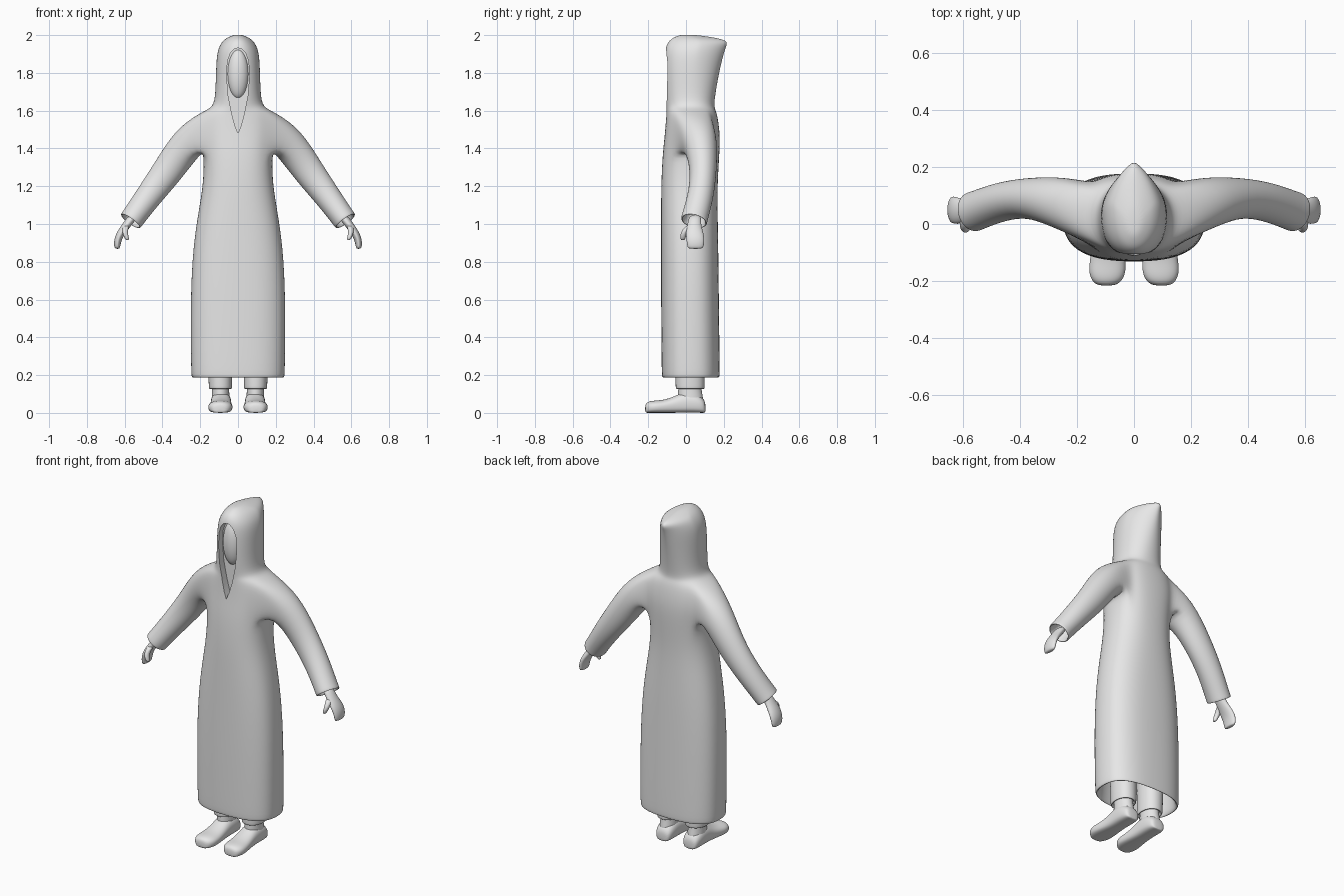
import bpy, bmesh, math
from mathutils import Vector

if "Cube" in bpy.data.objects:
    bpy.data.objects.remove(bpy.data.objects["Cube"])

grey = bpy.data.materials.new("plain grey")
grey.use_nodes = True
grey.diffuse_color = (0.8, 0.8, 0.8, 1)
grey.node_tree.nodes["Principled BSDF"].inputs["Base Color"].default_value = (0.8, 0.8, 0.8, 1)


def ring(centre, u, v, n=16, p=2.0, q=None):
    """Rounded cross-section; p shapes the -v half and q the +v half."""
    points = []
    for i in range(n):
        a = 2 * math.pi * i / n
        c, s = math.cos(a), math.sin(a)
        e = 2 / (q if q and s > 0 else p)
        points.append(Vector(centre) + Vector(u) * math.copysign(abs(c) ** e, c)
                      + Vector(v) * math.copysign(abs(s) ** e, s))
    return points


def skin(bm, loops, skip=lambda row, col: False):
    n = len(loops[0])
    for row in range(len(loops) - 1):
        for i in range(n):
            if not skip(row, i):
                j = (i + 1) % n
                bm.faces.new((loops[row][i], loops[row][j], loops[row + 1][j], loops[row + 1][i]))


def add_loops(bm, rings):
    return [[bm.verts.new(p) for p in r] for r in rings]


def finish(bm, name, levels=2):
    bmesh.ops.recalc_face_normals(bm, faces=bm.faces)
    mesh = bpy.data.meshes.new(name)
    bm.to_mesh(mesh)
    bm.free()
    obj = bpy.data.objects.new(name, mesh)
    bpy.context.collection.objects.link(obj)
    mesh.materials.append(grey)
    if levels:
        mod = obj.modifiers.new("smooth form", "SUBSURF")
        mod.levels = mod.render_levels = levels
    return obj


def apply_and_shade(obj):
    bpy.ops.object.select_all(action="DESELECT")
    obj.select_set(True)
    bpy.context.view_layer.objects.active = obj
    for mod in list(obj.modifiers):
        bpy.ops.object.modifier_apply(modifier=mod.name)
    bpy.ops.object.shade_smooth_by_angle(angle=math.radians(40))


def loft(name, rings):
    bm = bmesh.new()
    loops = add_loops(bm, rings)
    skin(bm, loops)
    bm.faces.new(loops[0])
    bm.faces.new(loops[-1])
    apply_and_shade(finish(bm, name))


# Robe: (height, half width, front y, back y, front power, back power)
N = 24
sections = [
    (0.80, 0.20, -0.09, 0.14, 2.5, 2.5),
    (0.25, 0.22, -0.105, 0.155, 2.6, 2.6),
    (0.19, 0.23, -0.115, 0.165, 2.6, 2.6),
    (0.185, 0.247, -0.128, 0.178, 2.6, 2.6),
    (0.21, 0.25, -0.13, 0.18, 2.6, 2.6),
    (0.60, 0.254, -0.133, 0.175, 2.6, 2.6),
    (0.88, 0.24, -0.133, 0.172, 2.5, 2.5),
    (1.08, 0.208, -0.133, 0.168, 2.4, 2.4),
    (1.22, 0.184, -0.132, 0.168, 2.4, 2.4),
    (1.37, 0.182, -0.125, 0.178, 2.5, 2.5),
    (1.48, 0.20, -0.112, 0.182, 2.5, 2.5),
    (1.59, 0.20, -0.105, 0.165, 2.3, 2.3),
    (1.615, 0.14, -0.106, 0.15, 2.2, 2.2),
    (1.66, 0.122, -0.112, 0.152, 2.2, 2.2),
    (1.78, 0.118, -0.115, 0.172, 2.3, 2.0),
    (1.88, 0.115, -0.115, 0.195, 2.3, 1.7),
    (1.935, 0.104, -0.11, 0.212, 2.2, 1.5),
    (1.973, 0.08, -0.09, 0.228, 2.1, 1.35),
    (1.99, 0.05, -0.06, 0.13, 2.0, 1.6),
    (2.002, 0.02, -0.03, 0.05, 2.0, 2.0),
]
rings = [ring((0, (f + b) / 2, z), (w, 0, 0), (0, (b - f) / 2, 0), N, p, q)
         for z, w, f, b, p, q in sections]
HOLE = 9          # first armhole row
bm = bmesh.new()
body = add_loops(bm, rings)
skin(bm, body, lambda row, i: row in (HOLE, HOLE + 1)
     and ((i + 3) % N < 6 or 9 <= i < 15))
bm.faces.new(body[0])
bm.faces.new(body[-1])

# Sleeves grow out of the armholes: (x, y, z, depth radius, height radius)
sleeve = [
    (0.262, 0.078, 1.442, 0.092, 0.094),
    (0.372, 0.095, 1.28, 0.070, 0.084),
    (0.475, 0.078, 1.145, 0.070, 0.071),
    (0.558, 0.045, 1.03, 0.071, 0.064),
    (0.570, 0.042, 1.014, 0.073, 0.066),
    (0.570, 0.042, 1.014, 0.058, 0.052),
    (0.520, 0.060, 1.082, 0.052, 0.048),
]
for side in (1, -1):
    centre_col = 0 if side == 1 else N // 2
    edge = [body[HOLE + r][(centre_col + c) % N]
            for r in range(3) for c in range(-3, 4) if r != 1 or abs(c) == 3]
    mid_y = sum(v.co.y for v in edge) / len(edge)
    mid_z = sections[HOLE + 1][0]
    edge.sort(key=lambda v: (math.atan2(v.co.z - mid_z, v.co.y - mid_y) + 0.1) % (2 * math.pi))
    path = [Vector((0.19, 0.04, 1.49))] + [Vector(s[:3]) for s in sleeve[:5]]
    loops = [edge]
    for k, (x, y, z, depth, height) in enumerate(sleeve):
        k = min(k, 3)
        along = (path[k + 2] - path[k]).normalized()
        up = along.cross(Vector((0, -1, 0))).normalized()
        if up.z < 0:
            up = -up
        across = along.cross(up).normalized()
        if across.y < 0:
            across = -across
        points = ring((x, y, z), across * depth, up * height, len(edge))
        loops.append([bm.verts.new((p.x * side, p.y, p.z)) for p in points])
    skin(bm, loops)
    bm.faces.new(loops[-1])
robe = finish(bm, "hooded_robe")

# Teardrop opening cut into the hood
half = [(0.02, 1.927), (0.04, 1.905), (0.056, 1.86), (0.06, 1.78),
        (0.052, 1.68), (0.032, 1.58), (0.016, 1.52)]
outline = [(0, 1.932)] + half + [(0, 1.48)] + [(-x, z) for x, z in reversed(half)]
bm = bmesh.new()
loops = add_loops(bm, [[(x, y, z) for x, z in outline] for y in (-0.3, -0.06)])
skin(bm, loops)
bm.faces.new(loops[0])
bm.faces.new(loops[1])
cutter = finish(bm, "opening_cutter", 0)
cutter.hide_render = True
cut = robe.modifiers.new("face opening", "BOOLEAN")
cut.operation = "DIFFERENCE"
cut.solver = "EXACT"
cut.object = cutter
apply_and_shade(robe)
bpy.data.objects.remove(cutter)

# Face inside the hood
bpy.ops.mesh.primitive_uv_sphere_add(segments=32, ring_count=20, location=(0, -0.05, 1.795))
face = bpy.context.object
face.name = "face"
face.scale = (0.056, 0.046, 0.13)
face.data.materials.append(grey)
bpy.ops.object.shade_smooth_by_angle(angle=math.radians(40))

for side, label in ((1, "left"), (-1, "right")):
    def upright(x, y, z, rx, ry, p=2.0):
        return ring((side * x, y, z), (rx, 0, 0), (0, ry, 0), 12, p)

    # Hand and thumb
    loft(label + "_hand", [upright(*s) for s in (
        (0.55, 0.05, 1.05, 0.03, 0.035), (0.585, 0.043, 1.0, 0.028, 0.036),
        (0.615, 0.045, 0.96, 0.026, 0.048), (0.636, 0.05, 0.92, 0.021, 0.05),
        (0.64, 0.05, 0.88, 0.017, 0.045), (0.638, 0.05, 0.868, 0.011, 0.037))])
    loft(label + "_thumb", [upright(*s) for s in (
        (0.59, 0.025, 0.995, 0.018, 0.022), (0.598, 0.0, 0.97, 0.016, 0.02),
        (0.596, -0.014, 0.945, 0.014, 0.017), (0.588, -0.017, 0.922, 0.012, 0.014),
        (0.585, -0.017, 0.914, 0.007, 0.008))])

    # Trouser leg, ankle and shoe
    loft(label + "_trouser_leg", [upright(*s, 2.2) for s in (
        (0.093, 0.022, 0.15, 0.05, 0.062), (0.093, 0.022, 0.128, 0.052, 0.066),
        (0.093, 0.022, 0.126, 0.063, 0.079), (0.093, 0.022, 0.14, 0.064, 0.08),
        (0.095, 0.022, 0.25, 0.066, 0.08), (0.095, 0.022, 0.6, 0.075, 0.085))])
    loft(label + "_ankle", [upright(*s) for s in (
        (0.092, 0.03, 0.02, 0.05, 0.068), (0.092, 0.024, 0.08, 0.049, 0.07),
        (0.092, 0.02, 0.12, 0.047, 0.064), (0.092, 0.02, 0.2, 0.047, 0.06))])
    # (x, y, half width, height)
    loft(label + "_shoe", [ring((side * x, y, h / 2), (w, 0, 0), (0, 0, h / 2), 16, 3.2, 2.2)
                           for x, y, w, h in (
        (0.09, 0.104, 0.03, 0.05), (0.09, 0.092, 0.048, 0.08), (0.09, 0.05, 0.056, 0.11),
        (0.09, -0.01, 0.055, 0.115), (0.09, -0.06, 0.056, 0.088), (0.092, -0.12, 0.063, 0.068),
        (0.094, -0.17, 0.067, 0.066), (0.095, -0.203, 0.052, 0.06), (0.097, -0.217, 0.028, 0.044))])
